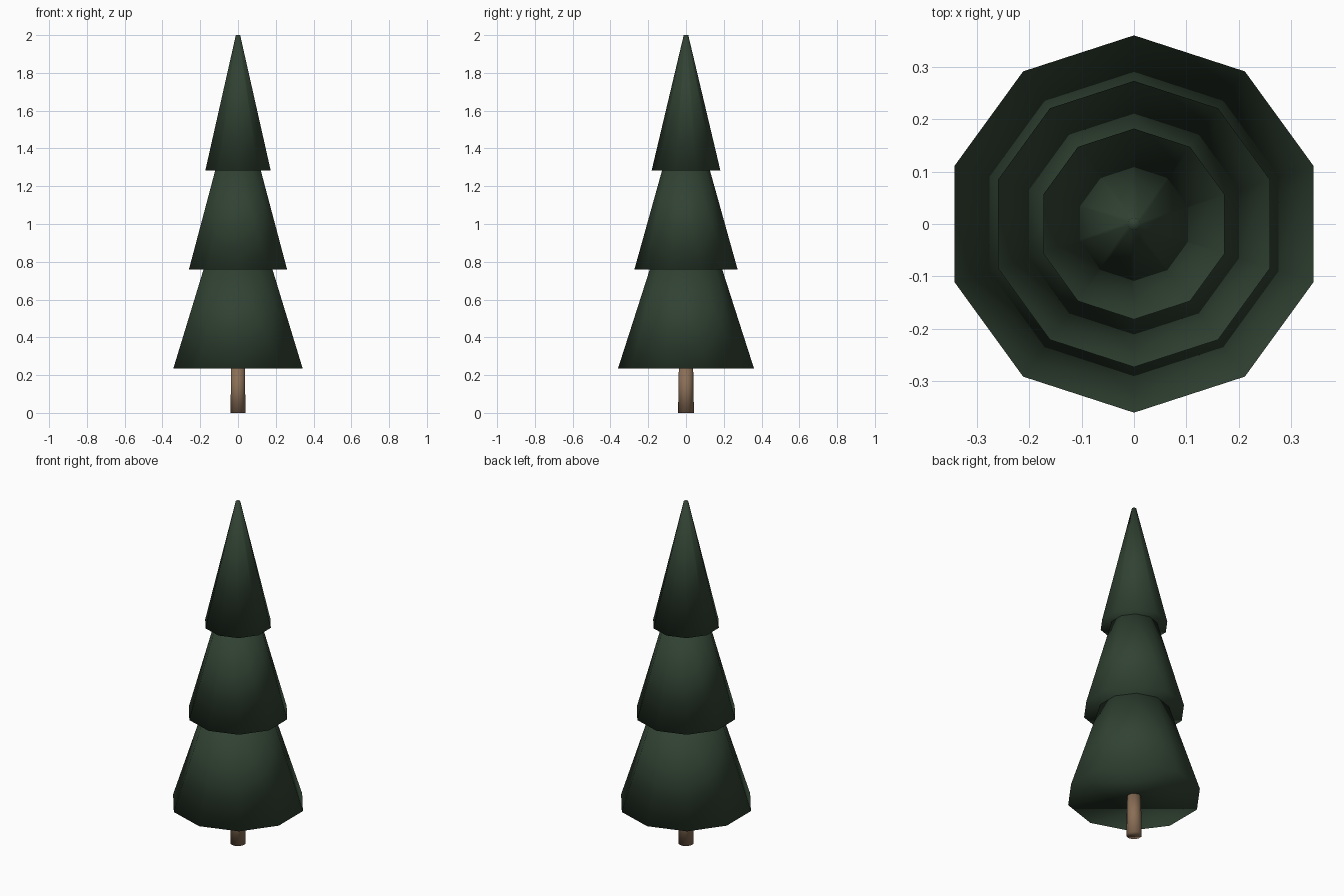
import bpy
import bmesh
from mathutils import Matrix

default = bpy.data.objects.get("Cube")
if default:
    bpy.data.objects.remove(default, do_unlink=True)


def make_material(name, color):
    mat = bpy.data.materials.new(name)
    mat.use_nodes = True
    mat.diffuse_color = (*color, 1)
    mat.node_tree.nodes["Principled BSDF"].inputs["Base Color"].default_value = (*color, 1)
    return mat


def make_frustum(name, bottom, top, r_bottom, r_top, mat, sides=10):
    """Closed, smooth-shaded tapered prism with a corner facing +y."""
    bm = bmesh.new()
    bmesh.ops.create_cone(
        bm, cap_ends=True, segments=sides, radius1=r_bottom, radius2=r_top,
        depth=top - bottom, matrix=Matrix.Translation((0, 0, (bottom + top) / 2)))
    for face in bm.faces:
        face.smooth = True
    mesh = bpy.data.meshes.new(name)
    bm.to_mesh(mesh)
    bm.free()
    mesh.materials.append(mat)
    obj = bpy.data.objects.new(name, mesh)
    bpy.context.collection.objects.link(obj)
    return obj


needles = make_material("dark green needles", (0.03, 0.054, 0.032))
bark = make_material("brown bark", (0.25, 0.155, 0.092))

# Trunk
make_frustum("trunk", 0, 0.24, 0.042, 0.038, bark)

# Stacked foliage tiers
make_frustum("lower_foliage", 0.235, 0.765, 0.36, 0.19, needles)
make_frustum("middle_foliage", 0.76, 1.29, 0.273, 0.125, needles)
make_frustum("upper_foliage", 1.283, 2.0, 0.182, 0.012, needles)
